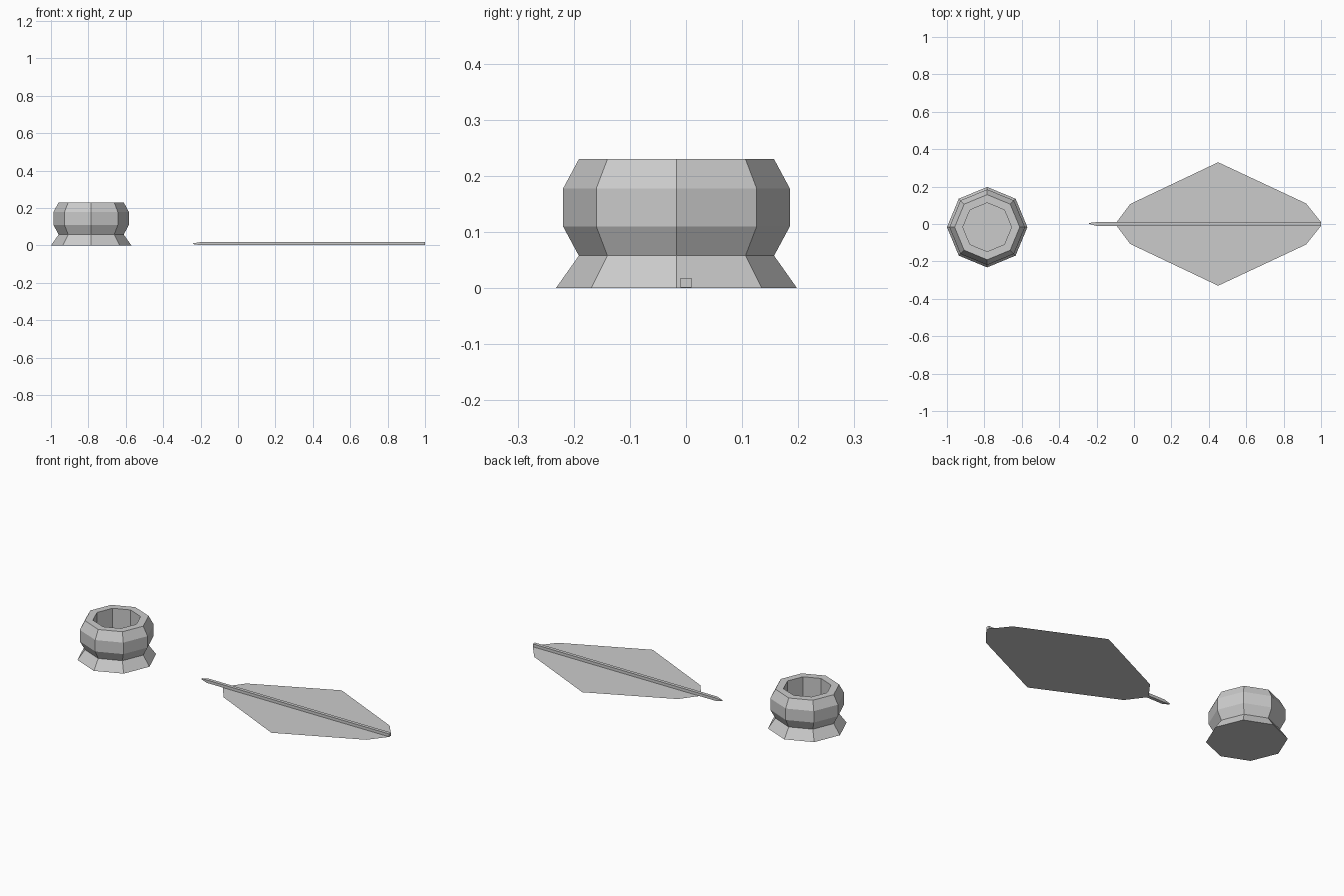
import bpy, math

if "Cube" in bpy.data.objects:
    bpy.data.objects.remove(bpy.data.objects["Cube"])


def make_object(name, verts, faces):
    mesh = bpy.data.meshes.new(name)
    mesh.from_pydata(verts, [], faces)
    mesh.update()
    obj = bpy.data.objects.new(name, mesh)
    bpy.context.collection.objects.link(obj)
    return obj


def lathe(name, profile, sides, location):
    """Spin (radius, z) points around z, capping the first and last rings."""
    verts = [(r * math.cos(math.tau * i / sides), r * math.sin(math.tau * i / sides), z)
             for r, z in profile for i in range(sides)]
    faces = [tuple(reversed(range(sides)))]
    for k in range(len(profile) - 1):
        for i in range(sides):
            j = (i + 1) % sides
            a, b = k * sides, (k + 1) * sides
            faces.append((a + i, a + j, b + j, b + i))
    last = (len(profile) - 1) * sides
    faces.append(tuple(range(last, last + sides)))
    obj = make_object(name, verts, faces)
    obj.location = location
    return obj


# Octagonal ink pot: flared foot, bulging body, flat rim, hollow well
pot_profile = [(0.215, 0), (0.174, 0.058), (0.202, 0.11), (0.202, 0.178),
               (0.174, 0.23), (0.13, 0.23), (0.13, 0.058)]
lathe("ink_pot", pot_profile, 8, (-0.785, -0.017, 0))

# Flat feather vane: half outline mirrored across the shaft
half = [(-0.10, 0), (1.0, 0), (1.0, 0.01), (0.92, 0.11), (0.45, 0.33), (-0.02, 0.107)]
vane = make_object("feather_vane", [(x, y, 0) for x, y in half], [tuple(range(len(half)))])
mirror = vane.modifiers.new("mirror", 'MIRROR')
mirror.use_axis = (False, True, False)

# Square shaft tapering to a writing tip
w, h = 0.01, 0.018
section = [(-w, 0.001), (w, 0.001), (w, h), (-w, h)]
tip = [(y * 0.25 + 0.003, 0.009 + (z - 0.009) * 0.25) for y, z in section]
rings = [(-0.24, tip), (-0.20, section), (1.0, section)]
verts = [(x, y, z) for x, ring in rings for y, z in ring]
faces = [(0, 3, 2, 1), (8, 9, 10, 11)]
for k in (0, 4):
    for i in range(4):
        j = (i + 1) % 4
        faces.append((k + i, k + j, k + 4 + j, k + 4 + i))
make_object("quill_shaft", verts, faces)
